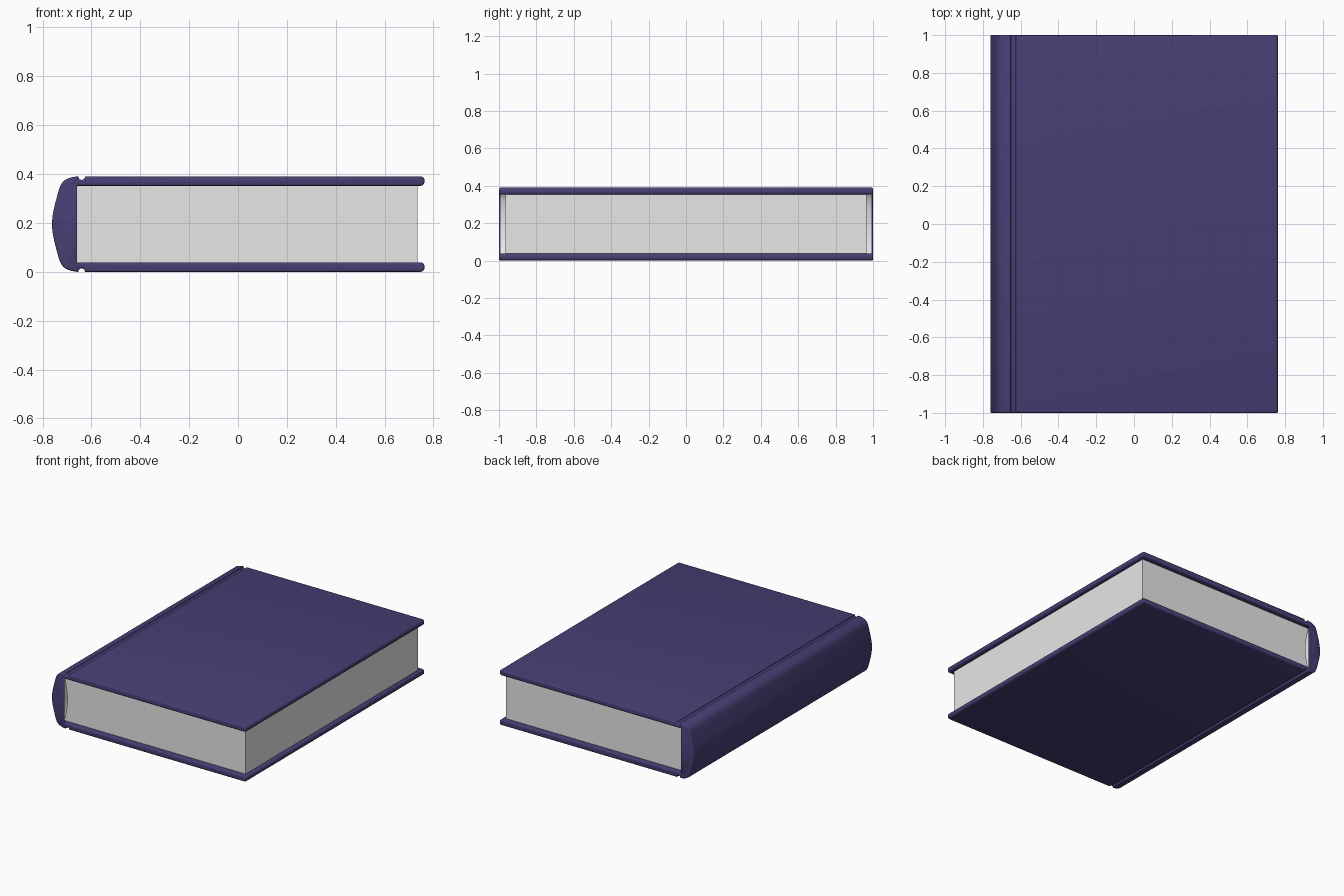
import bpy, bmesh, math
from mathutils import Vector

if "Cube" in bpy.data.objects:
    bpy.data.objects.remove(bpy.data.objects["Cube"])

MID = 0.195      # half height of the book
INNER = 0.352    # underside of the top board


def material(name, rgb):
    m = bpy.data.materials.new(name)
    m.diffuse_color = (*rgb, 1)
    m.use_nodes = True
    m.node_tree.nodes["Principled BSDF"].inputs["Base Color"].default_value = m.diffuse_color
    return m


purple = material("purple cloth", (0.066, 0.048, 0.175))
paper = material("paper", (0.8, 0.8, 0.8))


def arc(cx, cz, r, a0, a1, n):
    return [(cx + r * math.cos(math.radians(a0 + (a1 - a0) * i / n)),
             cz + r * math.sin(math.radians(a0 + (a1 - a0) * i / n))) for i in range(n + 1)]


def smooth(pts, n=4):
    """Catmull-Rom curve through the points."""
    p = [Vector(q) for q in [pts[0]] + pts + [pts[-1]]]
    out = []
    for i in range(1, len(p) - 2):
        a, b, c, d = p[i - 1:i + 3]
        for k in range(n):
            t = k / n
            out.append(tuple(0.5 * (2 * b + (c - a) * t + (2 * a - 5 * b + 4 * c - d) * t * t
                                    + (3 * b - a - 3 * c + d) * t ** 3)))
    return out + [pts[-1]]


def mirror(pts):
    return [(x, 2 * MID - z) for x, z in reversed(pts)]


def extrude(name, profile, half, mats, bevel=0):
    """Extrude an xz profile along y, optionally rounding both end rims."""
    bm = bmesh.new()
    face = bm.faces.new([bm.verts.new((x, -half, z)) for x, z in profile])
    new = bmesh.ops.extrude_face_region(bm, geom=[face])["geom"]
    bmesh.ops.translate(bm, vec=(0, 2 * half, 0),
                        verts=[v for v in new if isinstance(v, bmesh.types.BMVert)])
    bmesh.ops.recalc_face_normals(bm, faces=bm.faces[:])
    if bevel:
        rims = [e for e in bm.edges if abs(e.verts[0].co.y - e.verts[1].co.y) < 1e-5]
        bmesh.ops.bevel(bm, geom=rims, offset=bevel, segments=3, profile=0.5,
                        affect='EDGES', clamp_overlap=False)
    me = bpy.data.meshes.new(name)
    bm.to_mesh(me)
    bm.free()
    ob = bpy.data.objects.new(name, me)
    bpy.context.collection.objects.link(ob)
    for m in mats:
        me.materials.append(m)
    bpy.ops.object.select_all(action='DESELECT')
    ob.select_set(True)
    bpy.context.view_layer.objects.active = ob
    bpy.ops.object.shade_smooth_by_angle(angle=math.radians(35))
    return ob


# Cover: rounded board edge, hinge groove, rounded spine and hollow inside
board_edge = arc(0.748, INNER + 0.015, 0.015, -90, 0, 5) + arc(0.748, 0.375, 0.015, 0, 90, 5)
groove = arc(-0.64, 0.39, 0.014, 0, -180, 8)
spine_top = [(-0.66, 0.39), (-0.686, 0.385), (-0.71, 0.374), (-0.727, 0.352),
             (-0.743, 0.30), (-0.757, 0.24)]
spine = smooth(spine_top + [(-0.761, MID)] + mirror(spine_top))
inside_top = [(-0.685, INNER), (-0.70, 0.325), (-0.714, 0.27)]
inside = smooth(inside_top + [(-0.72, MID)] + mirror(inside_top))
outer = board_edge + groove
cover = extrude("cover", outer + spine + mirror(outer) + inside[::-1], 1.0, [purple, paper], 0.008)

# Paper lining on the hollow side of the spine
for p in cover.data.polygons:
    if p.center.x < -0.685 and p.normal.x > 0.4 and abs(p.normal.y) < 0.1 and abs(p.center.z - MID) < 0.157:
        p.material_index = 1

# Page block with a hollow back
back_top = [(-0.687, INNER), (-0.675, 0.31), (-0.665, 0.25)]
back = smooth(back_top + [(-0.661, MID)] + mirror(back_top))
extrude("pages", back + [(0.735, 2 * MID - INNER), (0.735, INNER)], 0.965, [paper])
